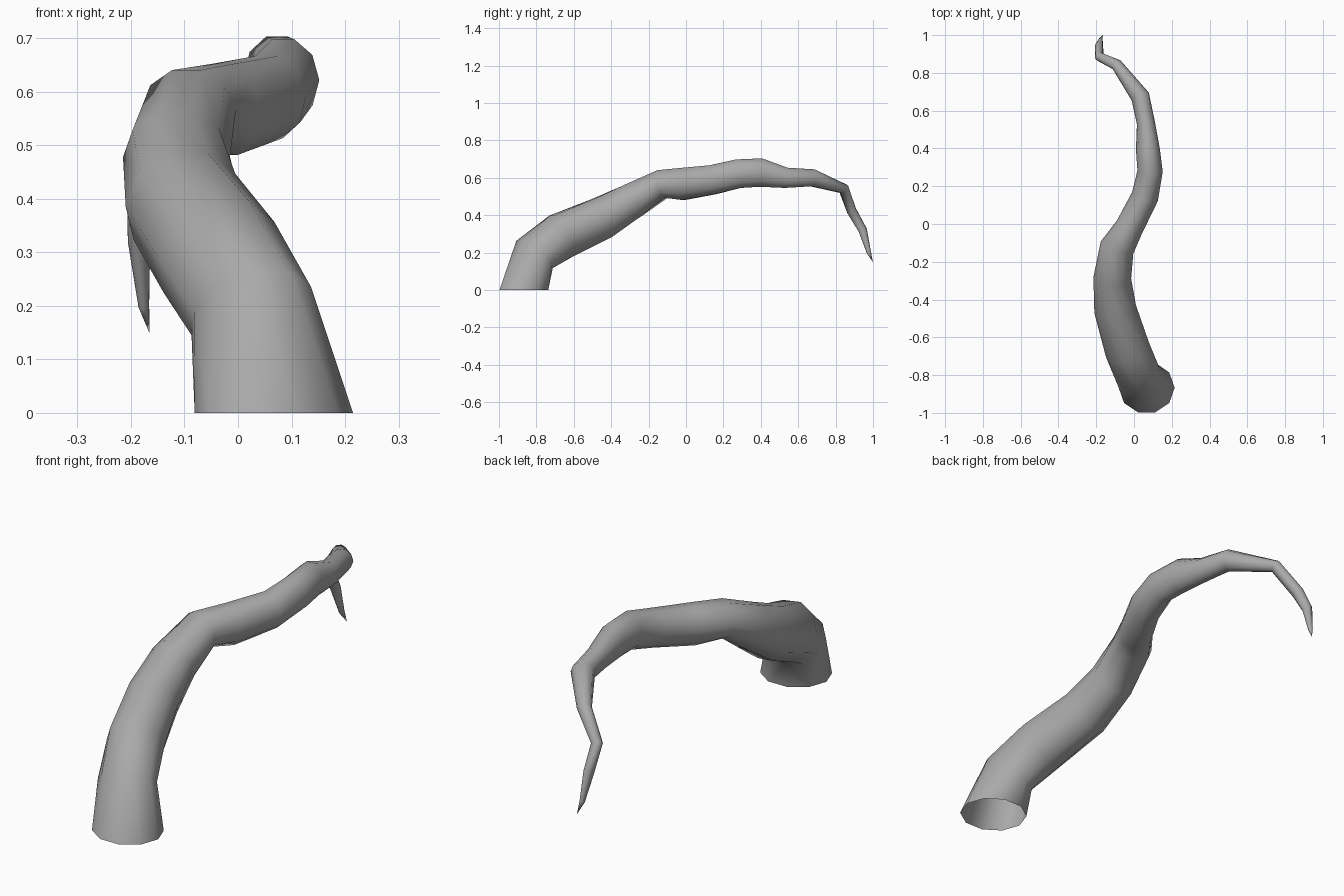
import bpy, bmesh, math
from mathutils import Vector

cube = bpy.data.objects.get("Cube")
if cube:
    bpy.data.objects.remove(cube, do_unlink=True)

SIDES = 10

# Stations along the horn: centre x, y, z, half width, half thickness
STATIONS = [
    (.067, -.867, 0, .148, .137),
    (.025, -.81, .19, .12, .122),
    (-.035, -.665, .29, .12, .128),
    (-.10, -.45, .385, .112, .118),
    (-.115, -.285, .478, .1, .1),
    (-.09, -.125, .567, .092, .08),
    (-.025, -.018, .567, .075, .09),
    (.058, .145, .59, .072, .082),
    (.085, .28, .622, .067, .081),
    (.073, .40, .628, .063, .08),
    (.063, .535, .60, .048, .057),
    (.033, .675, .60, .05, .048),
    (-.092, .843, .541, .031, .028),
    (-.183, .885, .425, .024, .028),
    (-.185, .945, .32, .021, .024),
    (-.176, .978, .20, .01, .012),
]
TIP = Vector((-.165, 1.0, .148))

# Grey surface
grey = bpy.data.materials.new("grey")
grey.use_nodes = True
colour = (.4, .4, .4, 1)
grey.diffuse_color = colour
grey.node_tree.nodes["Principled BSDF"].inputs["Base Color"].default_value = colour

# Curved tapering horn, open at the base
bm = bmesh.new()
centres = [Vector(s[:3]) for s in STATIONS] + [TIP]
rings = []
for i, (x, y, z, width, thick) in enumerate(STATIONS):
    if i == 0:
        along, side = Vector((0, 0, 1)), Vector((1, 0, 0))
    else:
        along = ((centres[i] - centres[i - 1]).normalized()
                 + (centres[i + 1] - centres[i]).normalized()).normalized()
        side = along.cross(Vector((0, 0, 1))).normalized()
    up = side.cross(along)
    ring = []
    for k in range(SIDES):
        a = math.tau * k / SIDES
        ring.append(bm.verts.new(centres[i] + side * width * math.cos(a)
                                 + up * thick * math.sin(a)))
    rings.append(ring)

for lower, upper in zip(rings, rings[1:]):
    for k in range(SIDES):
        n = (k + 1) % SIDES
        bm.faces.new((lower[k], lower[n], upper[n], upper[k]))

# Pointed end
point = bm.verts.new(TIP)
for k in range(SIDES):
    bm.faces.new((rings[-1][k], rings[-1][(k + 1) % SIDES], point))
bmesh.ops.recalc_face_normals(bm, faces=bm.faces)
for f in bm.faces:
    f.smooth = True

mesh = bpy.data.meshes.new("curved_horn")
bm.to_mesh(mesh)
bm.free()
mesh.materials.append(grey)
horn = bpy.data.objects.new("curved_horn", mesh)
bpy.context.collection.objects.link(horn)
